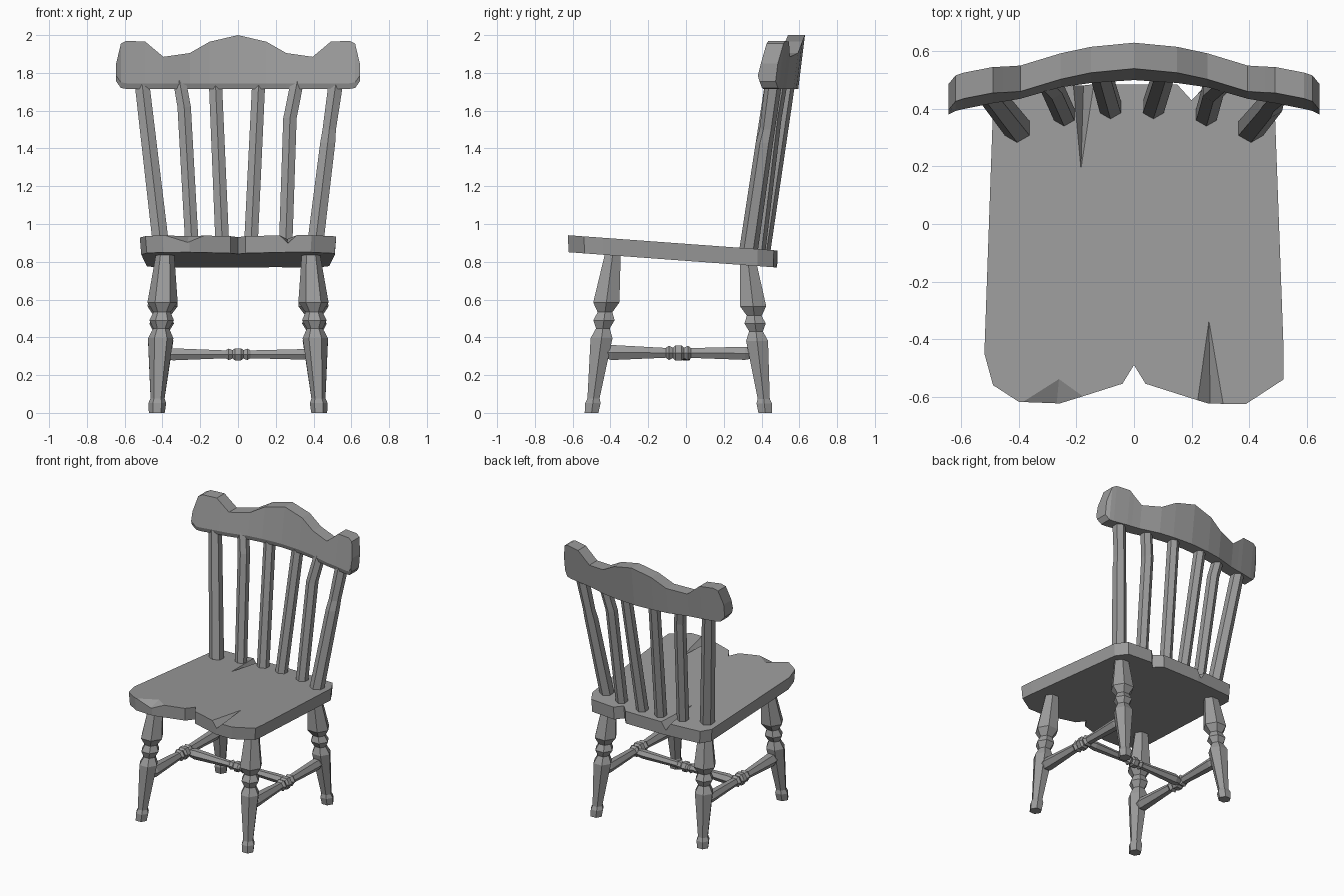
import bpy, bmesh
from math import cos, sin, tau
from mathutils import Vector

if "Cube" in bpy.data.objects:
    bpy.data.objects.remove(bpy.data.objects["Cube"])

# One dark grey for the whole chair
grey = bpy.data.materials.new("dark_grey")
grey.diffuse_color = (.33, .33, .33, 1)
grey.use_nodes = True
grey.node_tree.nodes["Principled BSDF"].inputs["Base Color"].default_value = grey.diffuse_color


def make_object(name, bm):
    bmesh.ops.recalc_face_normals(bm, faces=bm.faces)
    mesh = bpy.data.meshes.new(name)
    bm.to_mesh(mesh)
    bm.free()
    mesh.materials.append(grey)
    obj = bpy.data.objects.new(name, mesh)
    bpy.context.collection.objects.link(obj)
    return obj


def loft(name, rings):
    """Skin a list of equal-length point rings and cap both ends."""
    bm = bmesh.new()
    rows = [[bm.verts.new(p) for p in ring] for ring in rings]
    n = len(rows[0])
    for a, b in zip(rows, rows[1:]):
        for i in range(n):
            j = (i + 1) % n
            bm.faces.new((a[i], a[j], b[j], b[i]))
    bm.faces.new(rows[0])
    bm.faces.new(rows[-1])
    return make_object(name, bm)


X, Y, Z = Vector((1, 0, 0)), Vector((0, 1, 0)), Vector((0, 0, 1))


def tube(name, points, u=X, v=Y, sides=6, turn=0.0):
    """Faceted tube through (centre, radius) points with rings in the u-v plane."""
    loft(name, [[Vector(c) + r * (u * cos(tau * (i + turn) / sides) + v * sin(tau * (i + turn) / sides))
                 for i in range(sides)] for c, r in points])


def turned(name, start, end, profile, **kw):
    """Turned part: profile holds (fraction along axis, radius)."""
    a, b = Vector(start), Vector(end)
    tube(name, [(a.lerp(b, t), r) for t, r in profile], **kw)


# Seat: worn outline, sloping down to the back, underside slightly inset
def seat_z(y):
    return 0.895 - 0.073 * y


outline = [(-.52, -.45), (-.49, -.56), (-.40, -.618), (-.26, -.625), (-.04, -.555), (0, -.49),
           (.04, -.555), (.26, -.625), (.39, -.625), (.52, -.54), (.52, -.44), (.49, .38),
           (.44, .465), (.25, .48), (.20, .43), (.15, .485), (-.15, .485), (-.44, .465), (-.49, .40)]
seat = loft("seat", [[(x * .985, y * .995, seat_z(y) - .09) for x, y in outline],
                     [(x, y, seat_z(y)) for x, y in outline]])


# Cracks and chips cut into the seat edge
def crack(x_left, x_right, y_edge, x_tip, y_tip, depth):
    bm = bmesh.new()
    for x, y, dz in ((x_left, y_edge, .012), (x_right, y_edge, .012), (x_tip, y_tip, .004),
                     ((x_left + x_right) / 2, y_edge, -depth)):
        bm.verts.new((x, y, seat_z(y) + dz))
    bmesh.ops.convex_hull(bm, input=bm.verts)
    cutter = make_object("crack_cutter", bm)
    cutter.hide_render = True
    mod = seat.modifiers.new("crack", 'BOOLEAN')
    mod.operation, mod.solver, mod.object = 'DIFFERENCE', 'EXACT', cutter
    bpy.context.view_layer.objects.active = seat
    bpy.ops.object.modifier_apply(modifier=mod.name)
    bpy.data.objects.remove(cutter)


crack(.205, .325, -.64, .26, -.31, .045)
crack(-.46, -.08, -.64, -.26, -.53, .045)
crack(-.22, -.13, .50, -.185, .17, .06)

# Turned legs and side stretchers
leg = [(0, .042), (.06, .047), (.09, .037), (.46, .067), (.52, .042), (.57, .065),
       (.62, .045), (.68, .080), (1, .046)]
stretcher = [(0, .026), (.08, .046), (.42, .030), (.44, .044), (.465, .032), (.48, .046),
             (.52, .046), (.535, .032), (.56, .044), (.58, .030), (.92, .040), (1, .026)]
for s, side in ((-1, "left"), (1, "right")):
    turned("front_leg_" + side, (s * .43, -.50, 0), (s * .385, -.385, .86), leg)
    turned("back_leg_" + side, (s * .43, .42, 0), (s * .385, .325, .83), leg)
    turned("side_stretcher_" + side, (s * .41, -.46, .32), (s * .41, .38, .315), stretcher, u=X, v=Z)

# Cross stretcher joining the two side stretchers
turned("cross_stretcher", (-.41, 0, .31), (.41, 0, .31), [(t, r * .8) for t, r in stretcher], u=Y, v=Z)

# Back spindles, some bent or worn
spindles = [
    [(-.40, .325, .82, .05), (-.51, .465, 1.76, .045)],
    [(-.24, .375, .82, .041), (-.285, .475, 1.62, .041), (-.31, .50, 1.76, .04)],
    [(-.08, .40, .82, .042), (-.12, .54, 1.76, .04)],
    [(.065, .40, .82, .042), (.11, .54, 1.76, .04)],
    [(.25, .375, .82, .041), (.275, .465, 1.56, .041), (.315, .50, 1.76, .04)],
    [(.40, .325, .82, .05), (.475, .415, 1.43, .046), (.483, .43, 1.50, .041), (.52, .465, 1.76, .045)],
]
for i, path in enumerate(spindles):
    tube(f"back_spindle_{i + 1}", [((x, y, z), r) for x, y, z, r in path], turn=.5)

# Crest rail: half stations of (x, back y, bottom z, top z), mirrored across the middle
half = [(0, .63, 1.715, 2.0), (.15, .62, 1.715, 1.965), (.255, .605, 1.715, 1.905), (.395, .565, 1.715, 1.885),
        (.455, .555, 1.715, 1.935), (.49, .55, 1.715, 1.965), (.59, .53, 1.715, 1.97),
        (.62, .522, 1.72, 1.955), (.645, .505, 1.755, 1.85)]


def rail_section(x, y, bottom, top):
    """Leaning section with a bevel along the lower front edge."""
    def lean(z):
        return y - .035 * (2 - z) / .28
    return [(x, lean(top), top), (x, lean(bottom), bottom), (x, lean(bottom) - .085, bottom),
            (x, lean(bottom + .03) - .098, bottom + .03), (x, lean(top) - .09, top)]


loft("crest_rail", [rail_section(-x, y, b, t) for x, y, b, t in half[:0:-1]]
     + [rail_section(*s) for s in half])
